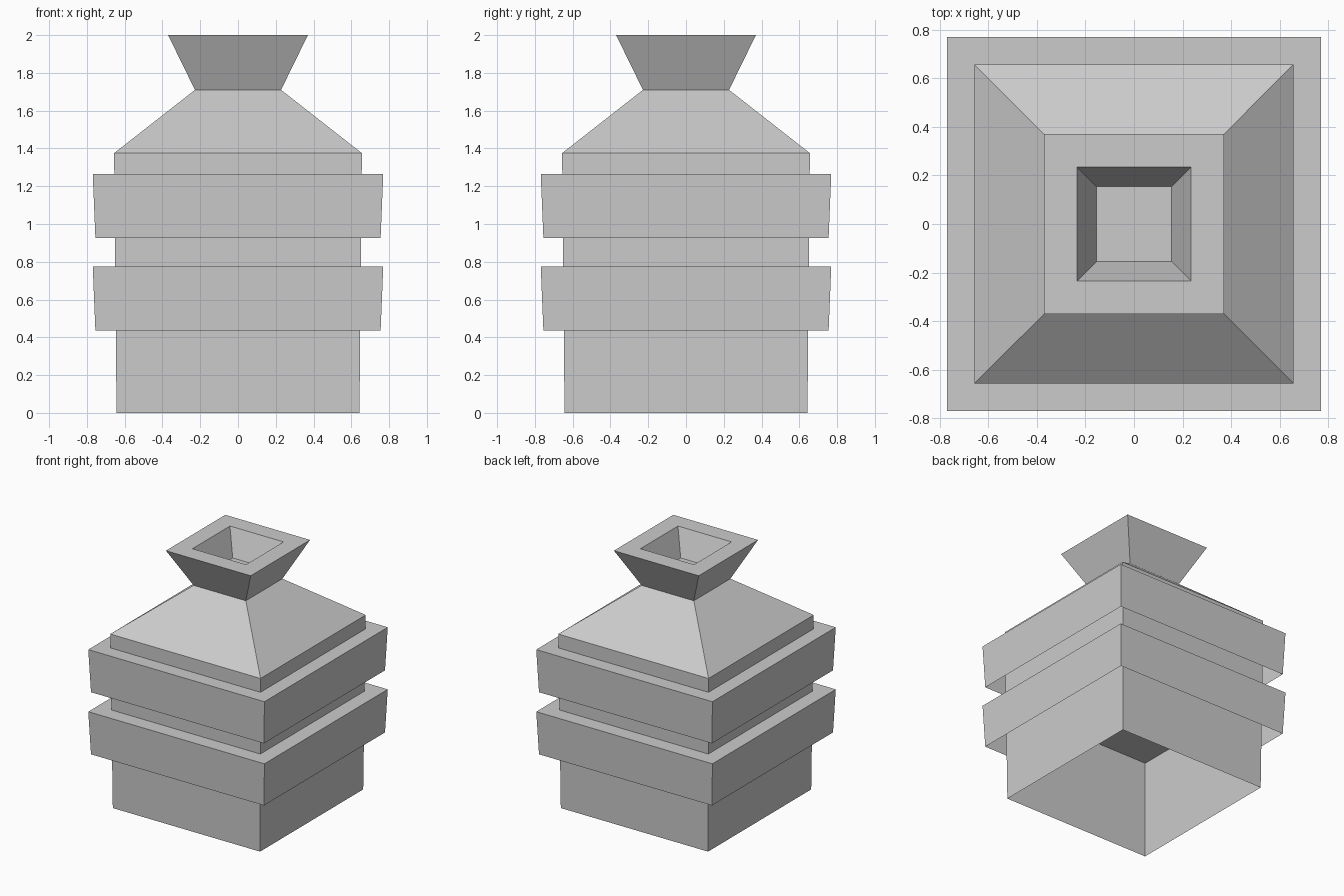
import bpy

cube = bpy.data.objects.get("Cube")
if cube:
    bpy.data.objects.remove(cube, do_unlink=True)

grey = bpy.data.materials.new("plain_grey")
grey.use_nodes = True
colour = (0.6, 0.6, 0.6, 1)
grey.diffuse_color = colour
grey.node_tree.nodes["Principled BSDF"].inputs["Base Color"].default_value = colour


def square_loft(name, profile, cap_end=False):
    """Join square rings given as (half width, height), optionally capping the last."""
    verts, faces = [], []
    for half, z in profile:
        verts += [(sx * half, sy * half, z)
                  for sx, sy in ((-1, -1), (1, -1), (1, 1), (-1, 1))]
    for ring in range(len(profile) - 1):
        a = ring * 4
        b = a + 4
        for i in range(4):
            j = (i + 1) % 4
            faces.append((a + i, a + j, b + j, b + i))
    if cap_end:
        last = len(verts) - 4
        faces.append(tuple(range(last, last + 4)))
    mesh = bpy.data.meshes.new(name)
    mesh.from_pydata(verts, [], faces)
    mesh.materials.append(grey)
    obj = bpy.data.objects.new(name, mesh)
    bpy.context.scene.collection.objects.link(obj)
    return obj


# Hollow body, open underneath, with sloping shoulders
square_loft("body", [(0.643, 0), (0.656, 1.375), (0.228, 1.71)])

# Flared neck with a flat rim and a tapering recess
square_loft("neck", [(0.228, 1.71), (0.37, 2.0), (0.234, 2.0), (0.154, 1.80)],
            cap_end=True)

# Two overhanging collars, closed on top and open below
for label, bottom in (("lower", 0.437), ("upper", 0.927)):
    square_loft(label + "_collar", [(0.755, bottom), (0.769, bottom + 0.338)],
                cap_end=True)
